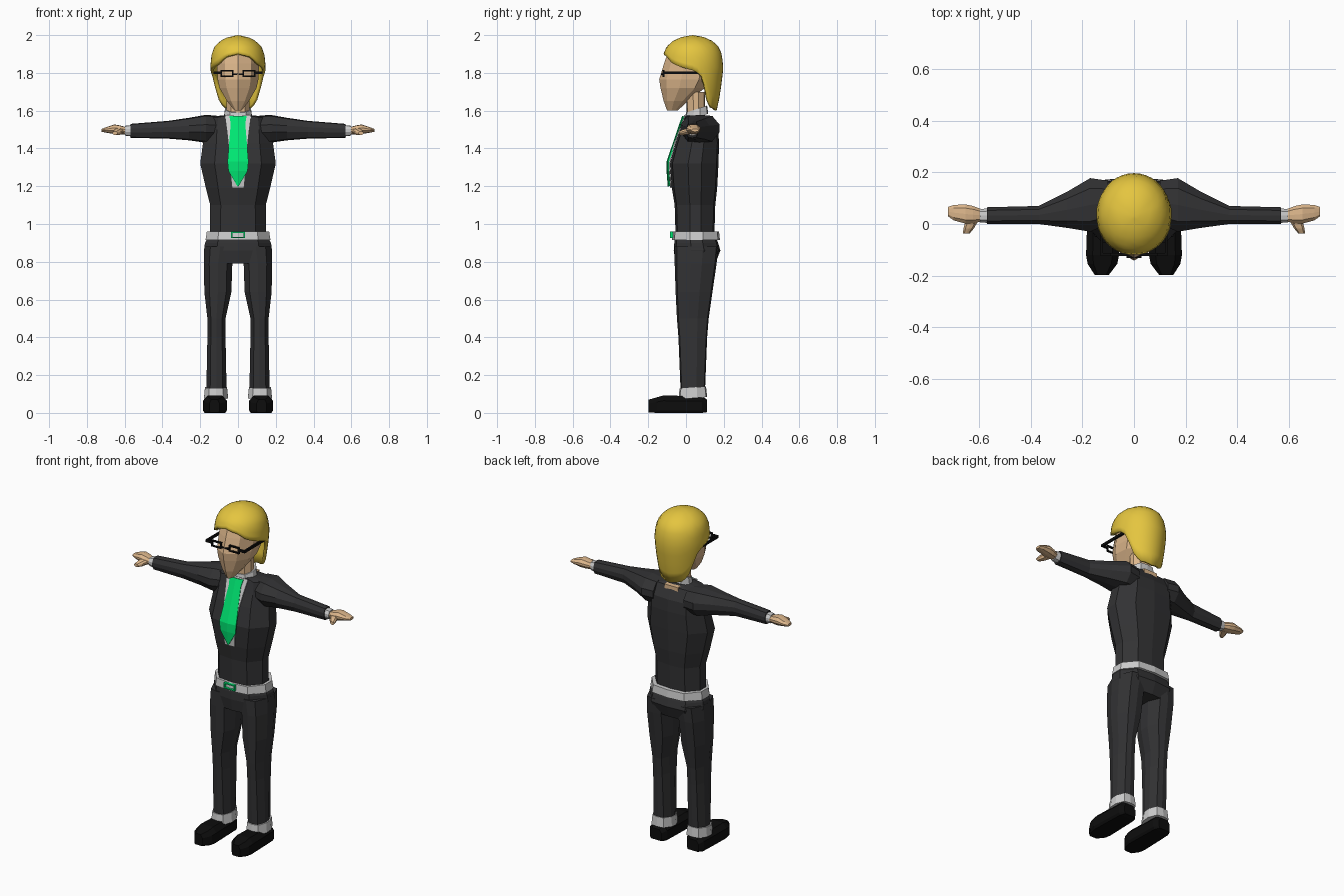
import bpy, bmesh, math

if "Cube" in bpy.data.objects:
    bpy.data.objects.remove(bpy.data.objects["Cube"])

def material(name, rgb):
    m = bpy.data.materials.new(name)
    m.diffuse_color = (*rgb, 1)
    m.use_nodes = True
    m.node_tree.nodes["Principled BSDF"].inputs["Base Color"].default_value = m.diffuse_color
    return m

SUIT = material("suit_black", (0.032, 0.032, 0.034))
SHOE = material("shoe_black", (0.004, 0.004, 0.004))
SKIN = material("skin", (0.72, 0.47, 0.26))
HAIR = material("blond", (0.78, 0.56, 0.05))
GREEN = material("green", (0.0, 0.8, 0.17))

def mirrored(half):
    """Close a half outline (front to back, x >= 0) across x = 0."""
    return half + [(-x, y) for x, y in reversed(half) if x > 0]

ROUND = mirrored([(0, -1), (.62, -.9), (1, -.25), (1, .3), (.62, .92), (0, 1)])
FACE = mirrored([(0, -1), (.62, -.72), (1, -.15), (.95, .55), (.5, 1)])
SOLE = mirrored([(.85, -1), (1, -.7), (1, .4), (.6, 1)])

def finish(name, bm, mat):
    bmesh.ops.recalc_face_normals(bm, faces=bm.faces)
    me = bpy.data.meshes.new(name)
    bm.to_mesh(me)
    bm.free()
    ob = bpy.data.objects.new(name, me)
    bpy.context.collection.objects.link(ob)
    if mat:
        me.materials.append(mat)
    return ob

def loft(name, rings, mat=None, axis='z', shape=ROUND, side=1, tilt=0):
    """Rings are (position on axis, a_min, a_max, b_min, b_max)."""
    bm = bmesh.new()
    loops = []
    for t, a0, a1, b0, b1 in rings:
        loop = []
        for u, v in shape:
            a = (a0 + a1) / 2 + u * (a1 - a0) / 2
            b = (b0 + b1) / 2 + v * (b1 - b0) / 2
            x, y, z = {'z': (a, b, t + tilt * b), 'x': (t, a, b), 'y': (a, t, b)}[axis]
            loop.append(bm.verts.new((x * side, y, z)))
        loops.append(loop)
    n = len(shape)
    for p, q in zip(loops, loops[1:]):
        for i in range(n):
            bm.faces.new((p[i], p[(i + 1) % n], q[(i + 1) % n], q[i]))
    bm.faces.new(loops[0])
    bm.faces.new(loops[-1])
    return finish(name, bm, mat)

def body(name, rows, mat=None, **kw):
    """Symmetric loft: rows are (z, half width, front y, back y)."""
    return loft(name, [(z, -w, w, f, b) for z, w, f, b in rows], mat, **kw)

def strip(name, rows, mat, ridge, thick):
    """Creased panel down the chest: rows are (z, half width, y)."""
    bm = bmesh.new()
    lines = [[bm.verts.new((s * w, y - (ridge if s == 0 else 0), z)) for s in (-1, 0, 1)]
             for z, w, y in rows]
    for p, q in zip(lines, lines[1:]):
        for i in (0, 1):
            bm.faces.new((p[i], p[i + 1], q[i + 1], q[i]))
    ob = finish(name, bm, mat)
    mod = ob.modifiers.new("thickness", 'SOLIDIFY')
    mod.thickness = thick
    mod.offset = 0
    return ob

def boxes(name, items, mat):
    """Boxes are (x0, x1, y0, y1, z0, z1), joined in one object."""
    bm = bmesh.new()
    for x0, x1, y0, y1, z0, z1 in items:
        for v in bmesh.ops.create_cube(bm, size=1)['verts']:
            v.co = ((x0 + x1) / 2 + v.co.x * (x1 - x0), (y0 + y1) / 2 + v.co.y * (y1 - y0),
                    (z0 + z1) / 2 + v.co.z * (z1 - z0))
    return finish(name, bm, mat)

def interp(x, pts):
    for (x0, y0), (x1, y1) in zip(pts, pts[1:]):
        if x <= x1:
            return y0 + (y1 - y0) * (x - x0) / (x1 - x0)
    return pts[-1][1]

# Jacket, hips and belt
body("jacket", [(.93, .15, -.055, .15), (1.1, .147, -.06, .155), (1.19, .17, -.075, .165),
                (1.32, .2, -.085, .172), (1.43, .185, -.055, .175), (1.5, .18, -.03, .17),
                (1.565, .17, -.008, .135), (1.575, .08, .0, .11)], SUIT)
body("hips", [(.95, .15, -.055, .15), (.9, .175, -.062, .17), (.86, .18, -.065, .182),
              (.79, .16, -.055, .155)], SUIT)
body("belt", [(.915, .172, -.075, .18), (.96, .165, -.07, .175)], tilt=0)
boxes("buckle", [(-.036, .036, -.085, -.07, .953, .96), (-.036, .036, -.085, -.07, .925, .931),
                 (-.036, -.03, -.085, -.07, .925, .96), (.03, .036, -.085, -.07, .925, .96)], GREEN)

# Shirt front, tie, collar
strip("shirt_front", [(1.575, .07, -.004), (1.5, .06, -.033), (1.43, .052, -.059),
                      (1.32, .045, -.089), (1.19, .032, -.078)], None, .002, .006)
strip("tie", [(1.57, .045, -.012), (1.53, .038, -.026), (1.33, .055, -.094),
              (1.28, .05, -.094), (1.2, .002, -.088)], GREEN, .005, .008)
body("collar", [(1.545, .075, -.008, .118), (1.59, .068, .0, .112)], tilt=.33)
boxes("nape", [(-.045, .045, .1, .142, 1.53, 1.572)], SKIN)

# Neck and head
body("neck", [(1.55, .06, .005, .1), (1.7, .06, .0, .1)], SKIN)
body("head", [(1.6, .018, -.1, -.045), (1.65, .058, -.118, .01), (1.72, .098, -.135, .1),
              (1.765, .108, -.142, .13), (1.85, .113, -.116, .14), (1.91, .1, -.095, .13),
              (1.96, .06, -.03, .1)], SKIN, shape=FACE)

# Hair: smooth cap whose lower edge varies around the head
EDGE = [(0, 1.905), (30, 1.885), (48, 1.85), (75, 1.825), (95, 1.81), (112, 1.77),
        (122, 1.67), (140, 1.615), (180, 1.6)]
WIDTH = [(1.6, .78), (1.65, .85), (1.73, .93), (1.83, 1), (1.9, .95), (1.94, .84),
         (1.97, .63), (1.99, .36), (2, 0)]
bm = bmesh.new()
top = bm.verts.new((0, .035, 2))
SEG, ROWS = 40, 10
grid = []
for i in range(SEG):
    deg = 360 * i / SEG
    low = interp(min(deg, 360 - deg), EDGE)
    a = math.radians(deg)
    col = []
    for j in range(1, ROWS + 1):
        z = 2 - (2 - low) * (j / ROWS) ** 1.6
        r = interp(z, WIDTH)
        col.append(bm.verts.new((.147 * r * math.sin(a), .035 - .163 * r * math.cos(a), z)))
    grid.append(col)
for i in range(SEG):
    p, q = grid[i], grid[(i + 1) % SEG]
    bm.faces.new((top, p[0], q[0]))
    for j in range(ROWS - 1):
        bm.faces.new((p[j], p[j + 1], q[j + 1], q[j]))
for f in bm.faces:
    f.smooth = True
hair = finish("hair", bm, HAIR)
mod = hair.modifiers.new("thickness", 'SOLIDIFY')
mod.thickness = .018
mod.offset = -1

# Glasses: two rims, bridge, hinges and temples
parts = [(-.03, .03, -.132, -.12, 1.79, 1.798)]
for s in (-1, 1):
    for x0, x1, z0, z1 in ((.025, .092, 1.808, 1.816), (.025, .092, 1.778, 1.785),
                           (.025, .032, 1.778, 1.816), (.085, .092, 1.778, 1.816),
                           (.09, .13, 1.794, 1.808)):
        parts.append((*sorted((s * x0, s * x1)), -.124, -.113, z0, z1))
    parts.append((*sorted((s * .12, s * .13)), -.122, .066, 1.793, 1.808))
boxes("glasses", parts, SHOE)

# Limbs, built for both sides
for side, tag in ((1, "left"), (-1, "right")):
    def limb(part, rings, mat=None, **kw):
        loft(tag + "_" + part, rings, mat, side=side, **kw)
    limb("sleeve", [(.1, -.0, .168, 1.43, 1.572), (.17, -.03, .178, 1.43, 1.578),
                    (.26, -.015, .125, 1.443, 1.562), (.37, 0, .07, 1.452, 1.546),
                    (.57, 0, .065, 1.456, 1.53)], SUIT, axis='x')
    limb("shirt_cuff", [(.56, .004, .061, 1.463, 1.524), (.598, .006, .058, 1.468, 1.52)], axis='x')
    limb("hand", [(.585, .012, .055, 1.475, 1.51), (.625, .002, .07, 1.474, 1.522),
                  (.655, .002, .076, 1.476, 1.527), (.7, .014, .074, 1.484, 1.512),
                  (.722, .03, .066, 1.488, 1.503)], SKIN, axis='x')
    limb("thumb", [(.02, .6, .652, 1.475, 1.51), (-.018, .622, .662, 1.47, 1.5),
                   (-.037, .638, .664, 1.472, 1.49)], SKIN, axis='y')
    limb("trouser_leg", [(.88, .01, .178, -.06, .17), (.79, .03, .181, -.06, .162),
                         (.64, .035, .178, -.055, .14), (.5, .066, .162, -.048, .12),
                         (.4, .066, .162, -.04, .112), (.1, .06, .168, -.028, .1)], SUIT)
    limb("trouser_cuff", [(.075, .052, .18, -.04, .112), (.132, .058, .175, -.034, .106)], tilt=.08)
    limb("shoe", [(.112, .085, .16, .004, .07), (.085, .065, .178, 0, .088),
                  (0, .062, .182, 0, .09), (-.12, .058, .186, 0, .092),
                  (-.155, .065, .18, 0, .082), (-.198, .098, .152, .003, .07)],
         SHOE, axis='y', shape=SOLE)
